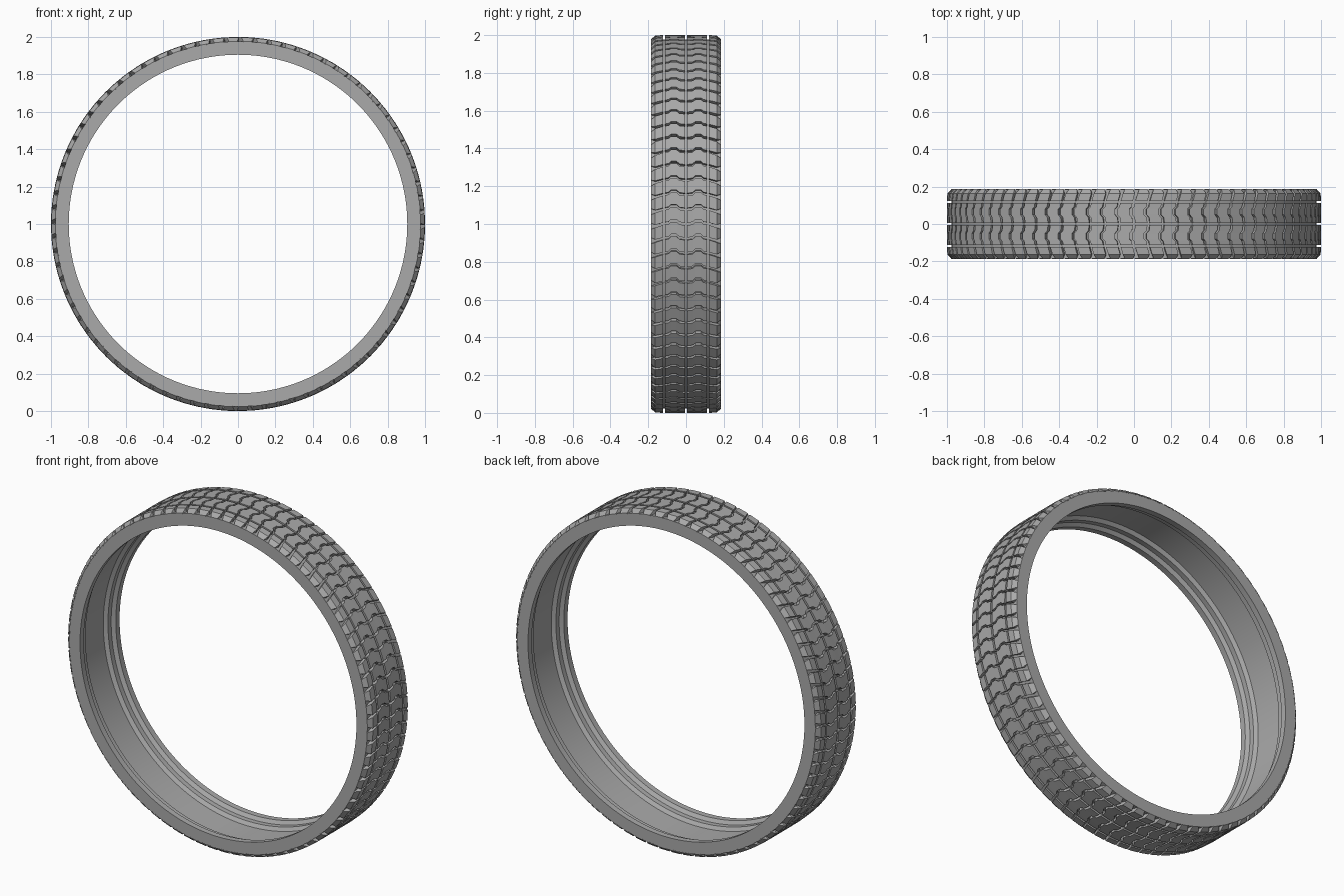
import bpy, bmesh, math

cube = bpy.data.objects.get("Cube")
if cube:
    bpy.data.objects.remove(cube, do_unlink=True)

ROWS = 80
PITCH = 2 * math.pi / ROWS
FLOOR = 0.976

rubber = bpy.data.materials.new("grey_rubber")
rubber.use_nodes = True
grey = (0.4, 0.4, 0.4, 1)
rubber.diffuse_color = grey
rubber.node_tree.nodes["Principled BSDF"].inputs["Base Color"].default_value = grey


def polar(r, angle, y):
    return (r * math.cos(angle), y, 1 + r * math.sin(angle))


def finish(bm, name, smooth):
    bmesh.ops.recalc_face_normals(bm, faces=bm.faces)
    mesh = bpy.data.meshes.new(name)
    bm.to_mesh(mesh)
    bm.free()
    mesh.materials.append(rubber)
    obj = bpy.data.objects.new(name, mesh)
    bpy.context.collection.objects.link(obj)
    if smooth:
        bpy.ops.object.select_all(action='DESELECT')
        bpy.context.view_layer.objects.active = obj
        obj.select_set(True)
        bpy.ops.object.shade_smooth_by_angle(angle=math.radians(20))


# Carcass: closed profile (radius, y) with a bead lip on each side, revolved
half = [(FLOOR, 0.185), (0.905, 0.185), (0.905, 0.15), (0.925, 0.135),
        (0.925, 0.105), (0.945, 0.09)]
profile = half + [(r, -y) for r, y in reversed(half)]
SEGMENTS = 160
bm = bmesh.new()
rings = [[bm.verts.new(polar(r, 2 * math.pi * i / SEGMENTS, y)) for r, y in profile]
         for i in range(SEGMENTS)]
for i, ring in enumerate(rings):
    after = rings[(i + 1) % SEGMENTS]
    for j in range(len(profile)):
        k = (j + 1) % len(profile)
        bm.faces.new((ring[j], ring[k], after[k], after[j]))
finish(bm, "tyre_carcass", True)


def add_block(bm, stations, angle, side):
    """One tread block from stations of (y, radius, tangential shift, gap)."""
    loops = []
    for y, r, shift, gap in stations:
        a = angle + shift + gap / 2
        b = angle + shift + PITCH - gap / 2
        loops.append([bm.verts.new(polar(rad, ang, side * y))
                      for rad, ang in ((FLOOR - 0.003, a), (r, a), (r, b), (FLOOR - 0.003, b))])
    for p, q in zip(loops, loops[1:]):
        for j in range(4):
            k = (j + 1) % 4
            bm.faces.new((p[j], p[k], q[k], q[j]))
    bm.faces.new(loops[0])
    bm.faces.new(loops[-1])


# Tread: zigzag centre blocks and chamfered shoulder blocks on both sides
centre = [(0.006, 1, 0, 0.013), (0.035, 1, 0.004, 0.013), (0.05, 1, 0.018, 0.013),
          (0.08, 1, 0.018, 0.013), (0.092, 1, 0.006, 0.013), (0.112, 1, 0.002, 0.013)]
shoulder = [(0.123, 1, 0, 0.013), (0.163, 0.998, -0.012, 0.015),
            (0.186, 0.977, -0.012, 0.034)]
for name, stations in (("centre_tread", centre), ("shoulder_tread", shoulder)):
    for label, side in (("front", -1), ("back", 1)):
        bm = bmesh.new()
        for row in range(ROWS):
            add_block(bm, stations, row * PITCH, side)
        finish(bm, label + "_" + name, False)
